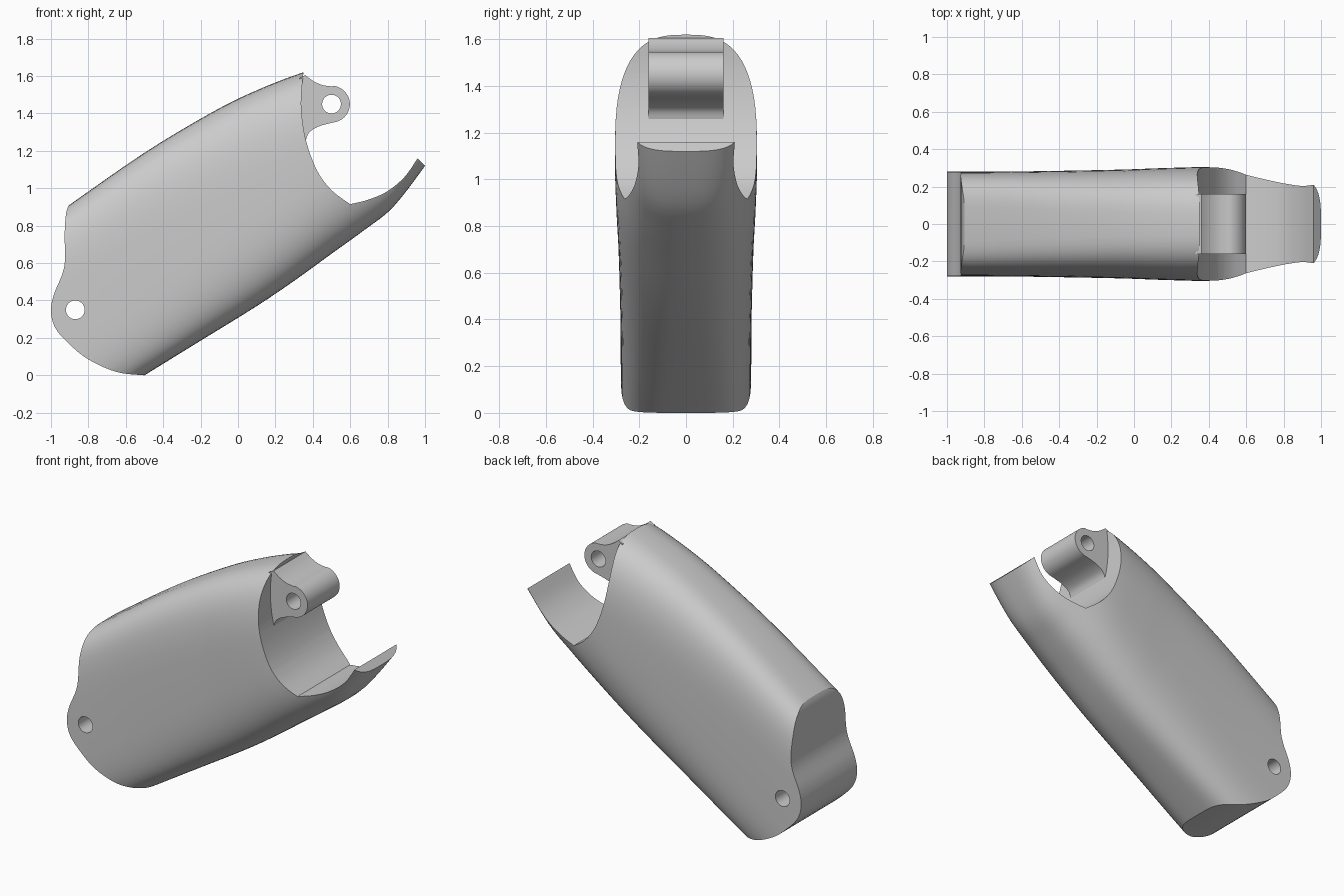
import bpy, bmesh, math

if "Cube" in bpy.data.objects:
    bpy.data.objects.remove(bpy.data.objects["Cube"])

def spline(pts, sub):
    """Smooth curve through control points of any dimension."""
    out = []
    for i in range(len(pts) - 1):
        p0, p1 = pts[max(i - 1, 0)], pts[i]
        p2, p3 = pts[i + 1], pts[min(i + 2, len(pts) - 1)]
        for k in range(sub):
            t = k / sub
            out.append(tuple(0.5 * (2*b + (c - a)*t + (2*a - 5*b + 4*c - d)*t*t
                       + (3*b - a - 3*c + d)*t**3) for a, b, c, d in zip(p0, p1, p2, p3)))
    return out + [tuple(pts[-1])]

def loft(name, rings):
    bm = bmesh.new()
    vs = [[bm.verts.new(p) for p in r] for r in rings]
    n = len(vs[0])
    for a, b in zip(vs, vs[1:]):
        for i in range(n):
            bm.faces.new((a[i], a[(i + 1) % n], b[(i + 1) % n], b[i]))
    bm.faces.new(vs[0])
    bm.faces.new(vs[-1])
    bmesh.ops.recalc_face_normals(bm, faces=bm.faces)
    me = bpy.data.meshes.new(name)
    bm.to_mesh(me)
    bm.free()
    ob = bpy.data.objects.new(name, me)
    bpy.context.collection.objects.link(ob)
    return ob

def prism(name, outline, half):
    return loft(name, [[(x, y, z) for x, z in outline] for y in (-half, half)])

def arc(cx, cz, r, a0, a1, n):
    return [(cx + r*math.cos(math.radians(a0 + (a1 - a0)*i/n)),
             cz + r*math.sin(math.radians(a0 + (a1 - a0)*i/n))) for i in range(n + 1)]

def select(ob):
    bpy.ops.object.select_all(action='DESELECT')
    ob.select_set(True)
    bpy.context.view_layer.objects.active = ob

def boolean(ob, cutter, op):
    m = ob.modifiers.new(op, 'BOOLEAN')
    m.operation, m.object, m.solver = op, cutter, 'EXACT'
    select(ob)
    bpy.ops.object.modifier_apply(modifier=m.name)
    bpy.data.objects.remove(cutter)

# Body stations: bottom x,z, top x,z, half width, squareness
stations = [
    (-1.00, -0.31, -1.40, 0.56, 0.28, 4.5),
    (-0.50, 0.00, -0.91, 0.905, 0.28, 4.2),
    (-0.20, 0.185, -0.50, 1.19, 0.285, 3.7),
    (0.10, 0.37, -0.15, 1.40, 0.292, 3.3),
    (0.30, 0.505, 0.08, 1.515, 0.30, 3.1),
    (0.50, 0.65, 0.35, 1.62, 0.303, 2.9),
    (0.68, 0.78, 0.60, 1.68, 0.28, 2.9),
    (0.83, 0.90, 0.85, 1.70, 0.25, 3.0),
    (1.00, 1.12, 1.08, 1.75, 0.23, 3.1),
    (1.07, 1.23, 1.20, 1.80, 0.22, 3.1),
]
rings = []
for bx, bz, tx, tz, w, n in spline(stations, 4):
    ring = []
    for i in range(72):
        a = math.tau * i / 72
        s, c = math.sin(a), math.cos(a)
        u = math.copysign(abs(s)**(2/n), s)
        y = w * math.copysign(abs(c)**(2/n), c)
        f = (u + 1) / 2
        ring.append((bx + (tx - bx)*f, y, bz + (tz - bz)*f))
    rings.append(ring)
body = loft("limb_shell", rings)

# Side outline trims both ends of the body
opening = spline([(0.35, 1.62), (0.338, 1.45), (0.36, 1.27), (0.42, 1.10), (0.50, 0.99),
                  (0.60, 0.915)], 5) + spline([(0.60, 0.915), (0.70, 0.94), (0.80, 0.985),
                  (0.89, 1.06), (0.96, 1.16)], 5)[1:]
heel = spline([(-0.50, 0.0), (-0.65, 0.018), (-0.80, 0.085), (-0.90, 0.165), (-0.975, 0.25),
               (-1.0, 0.34), (-0.985, 0.43), (-0.94, 0.54), (-0.925, 0.62), (-0.927, 0.75),
               (-0.92, 0.86), (-0.905, 0.91)], 5)
outline = ([(0.36, 1.75)] + opening + [(1.05, 1.07), (1.2, 0.6), (0.2, -0.3), (-0.3, 0.0)]
           + heel + [(-0.87, 1.0), (-0.8, 1.4), (-0.4, 1.75)])
boolean(body, prism("trim", outline, 0.5), 'INTERSECT')
boolean(body, prism("lower_pin_hole", arc(-0.87, 0.35, 0.05, 0, 352.5, 47), 0.6), 'DIFFERENCE')

# Hinge lug at the upper joint
lug_outline = ([(0.33, 1.25), (0.33, 1.59)]
               + spline([(0.36, 1.605), (0.40, 1.575), (0.45, 1.552), (0.50, 1.545)], 4)
               + arc(0.50, 1.45, 0.098, 80, -80, 24)
               + spline([(0.50, 1.35), (0.43, 1.33), (0.38, 1.298), (0.362, 1.255)], 4))
lug = prism("hinge_lug", lug_outline, 0.16)
boolean(lug, prism("upper_pin_hole", arc(0.50, 1.45, 0.05, 0, 352.5, 47), 0.6), 'DIFFERENCE')

for ob in (body, lug):
    select(ob)
    bpy.ops.object.shade_smooth_by_angle(angle=math.radians(30))
